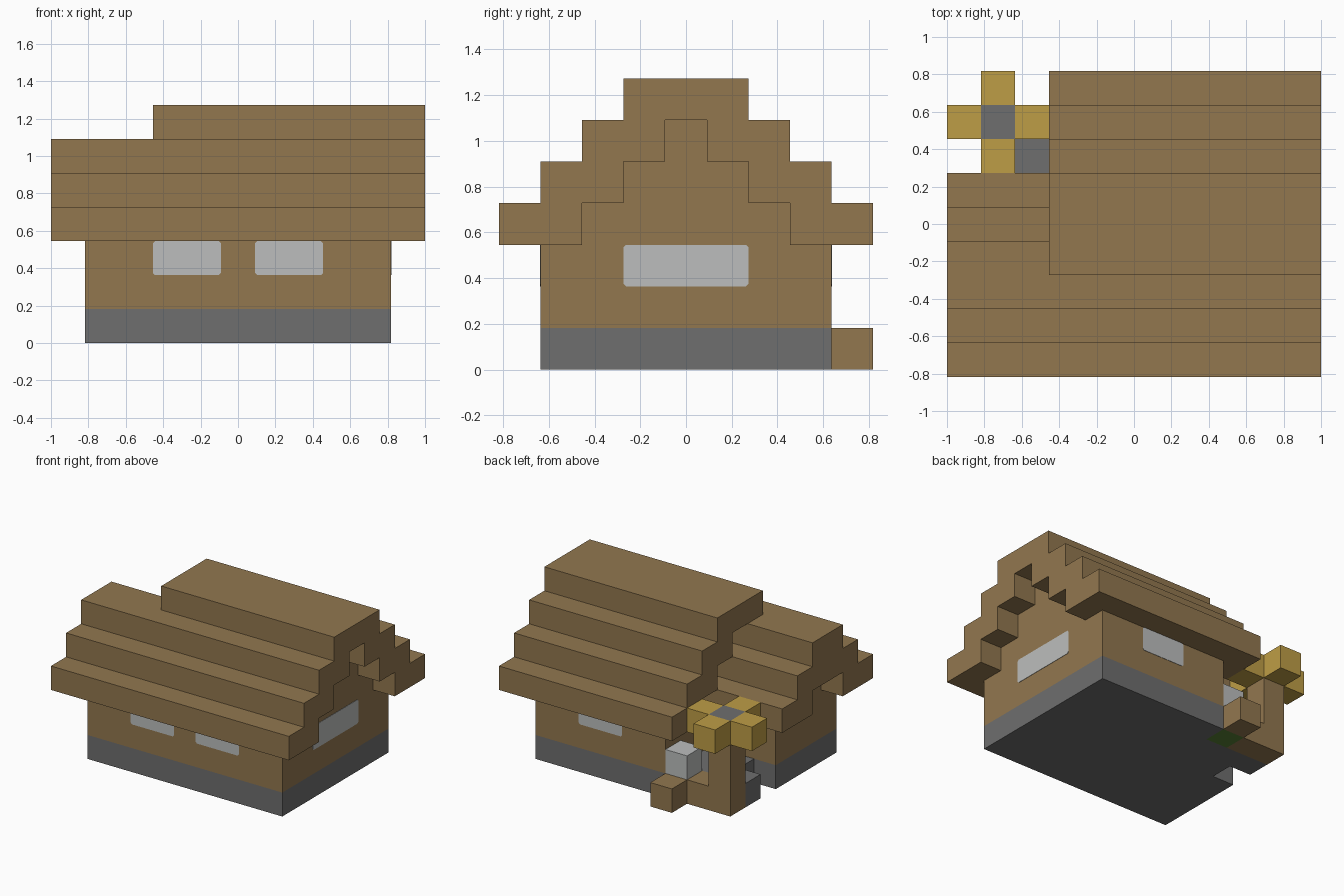
import bpy
import bmesh
from mathutils import Vector

cube = bpy.data.objects.get("Cube")
if cube:
    bpy.data.objects.remove(cube, do_unlink=True)

U = 2 / 11                          # one block
ORIGIN = Vector((5.5, 4.5, 0))      # grid centre, in blocks


def material(name, rgb):
    lin = [((c / 255 + 0.055) / 1.055) ** 2.4 for c in rgb] + [1]
    m = bpy.data.materials.new(name)
    m.use_nodes = True
    m.diffuse_color = lin
    m.node_tree.nodes["Principled BSDF"].inputs["Base Color"].default_value = lin
    return m


WOOD = material("wood brown", (146, 119, 79))
STONE = material("stone grey", (110, 110, 110))
GLASS = material("pale glass", (188, 190, 189))
GOLD = material("lamp yellow", (190, 157, 70))
GRASS = material("grass green", (88, 128, 52))


def prism(name, outline, axis, start, end, mat):
    """Extrude an outline, given in blocks, along one axis."""
    bm = bmesh.new()

    def place(p, d):
        co = list(p)
        co.insert("xyz".index(axis), d)
        return (Vector(co) - ORIGIN) * U

    face = bm.faces.new([bm.verts.new(place(p, start)) for p in outline])
    ext = bmesh.ops.extrude_face_region(bm, geom=[face])
    shift = place(outline[0], end) - place(outline[0], start)
    bmesh.ops.translate(bm, vec=shift,
                        verts=[v for v in ext["geom"] if isinstance(v, bmesh.types.BMVert)])
    bmesh.ops.recalc_face_normals(bm, faces=bm.faces)
    mesh = bpy.data.meshes.new(name)
    bm.to_mesh(mesh)
    bm.free()
    mesh.materials.append(mat)
    ob = bpy.data.objects.new(name, mesh)
    bpy.context.collection.objects.link(ob)
    return ob


def block(name, x, y, z, mat, height=1):
    return prism(name, [(x, y), (x + 1, y), (x + 1, y + 1), (x, y + 1)],
                 "z", z, z + height, mat)


def stairs(y0, y1, z0, steps):
    """Stepped points climbing from y0 and descending to y1."""
    up, down = [], []
    for s in range(steps):
        up += [(y0 + s, z0 + s), (y0 + s, z0 + s + 1)]
        down += [(y1 - s, z0 + s), (y1 - s, z0 + s + 1)]
    return up + down[::-1]


# Stone foundation with the porch paving
prism("foundation", [(1, 1), (10, 1), (10, 8), (4, 8), (4, 7),
                     (1, 7), (1, 6), (2, 6), (2, 5), (1, 5)], "z", 0, 1, STONE)

# Timber walls with stepped gables
prism("main_walls", [(1, 1)] + [(1, 3)] + stairs(2, 7, 3, 3) + [(8, 3), (8, 1)],
      "x", 4, 10, WOOD)
prism("wing_walls", [(1, 1), (1, 3), (2, 3), (2, 4), (4, 4), (4, 3), (5, 3), (5, 1)],
      "x", 1, 4, WOOD)

# Stepped roofs: outer stairs, then the inner stairs back along the underside
prism("main_roof", stairs(0, 9, 3, 4) + stairs(2, 7, 3, 3)[::-1], "x", 3, 11, WOOD)
prism("wing_roof", stairs(0, 6, 3, 3) + [(4, 3), (4, 4), (2, 4), (2, 3)], "x", 0, 3, WOOD)
prism("roof_valley", [(2, 3), (6, 3), (6, 4), (5, 4), (5, 5), (3, 5), (3, 4), (2, 4)],
      "x", 3, 4, WOOD)


# Window panes with clipped corners
def window(name, axis, a0, a1, wall, out):
    c = 0.06
    pane = [(a0 + c, 2), (a1 - c, 2), (a1, 2 + c), (a1, 3 - c),
            (a1 - c, 3), (a0 + c, 3), (a0, 3 - c), (a0, 2 + c)]
    prism(name, pane, axis, wall - 0.01 * out, wall + 0.015 * out, GLASS)


window("front_window_right", "y", 3, 5, 1, -1)
window("front_window_left", "y", 6, 8, 1, -1)
window("back_window", "y", 6, 8, 8, 1)
window("side_window", "x", 3, 6, 10, 1)

# Lamp post: timber post, stone core and four glowing arms
block("lamp_post", 1, 7, 0, WOOD, 3)
block("lamp_core", 1, 7, 3, STONE)
for label, dx, dy in (("left", 1, 0), ("right", -1, 0), ("back", 0, 1), ("front", 0, -1)):
    block("lamp_arm_" + label, 1 + dx, 7 + dy, 3, GOLD)

# Planter in the porch corner
block("planter_edge_side", 2, 7, 0, WOOD)
block("planter_edge_back", 3, 8, 0, WOOD)
block("planter_turf", 3, 7, 0, GRASS)
block("planter_bloom", 3, 7, 1, GLASS)
